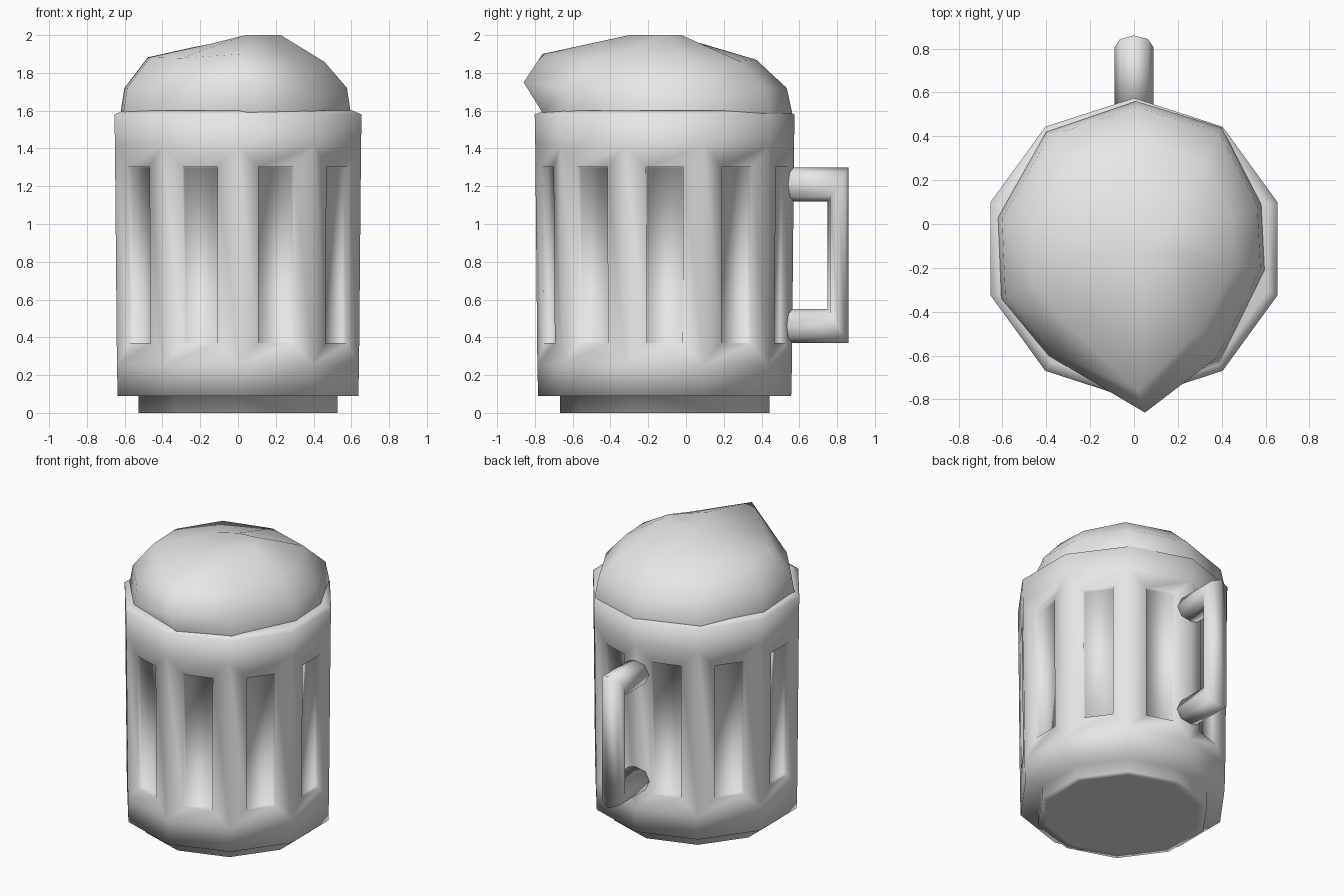
import bpy, bmesh
from math import sin, cos, pi, radians

cube = bpy.data.objects.get("Cube")
if cube:
    bpy.data.objects.remove(cube)

SIDES = 10
CENTRE_Y = -0.113

grey = bpy.data.materials.new("plain_grey")
grey.use_nodes = True
grey.diffuse_color = (0.8, 0.8, 0.8, 1)
grey.node_tree.nodes["Principled BSDF"].inputs["Base Color"].default_value = (0.8, 0.8, 0.8, 1)


def loft(bm, rings):
    """Skin a list of equal-length point rings and cap both ends; return the bands of faces."""
    loops = [[bm.verts.new(p) for p in ring] for ring in rings]
    bands = []
    for a, b in zip(loops, loops[1:]):
        n = len(a)
        bands.append([bm.faces.new((a[i], a[(i + 1) % n], b[(i + 1) % n], b[i])) for i in range(n)])
    caps = [bm.faces.new(loops[0][::-1]), bm.faces.new(loops[-1])]
    bmesh.ops.recalc_face_normals(bm, faces=bm.faces[:])
    bmesh.ops.poke(bm, faces=caps)
    return bands


def finish(bm, name):
    mesh = bpy.data.meshes.new(name)
    bm.to_mesh(mesh)
    bm.free()
    mesh.materials.append(grey)
    mesh.shade_smooth()
    obj = bpy.data.objects.new(name, mesh)
    bpy.context.collection.objects.link(obj)
    return obj


def decagon(radius, z):
    angles = [pi / 2 + 2 * pi * i / SIDES for i in range(SIDES)]
    return [(radius * cos(a), CENTRE_Y + radius * sin(a), z) for a in angles]


# Mug body: ten-sided profile with a foot, and a sunken panel in every side
profile = [(0.5, 0), (0.555, 0), (0.555, 0.09), (0.67, 0.09), (0.674, 0.255),
           (0.685, 1.415), (0.688, 1.58), (0.64, 1.6)]
bm = bmesh.new()
bands = loft(bm, [decagon(r, z) for r, z in profile])
panels = bands[4]
bmesh.ops.inset_individual(bm, faces=panels, thickness=0.113, depth=0, use_even_offset=True)
bmesh.ops.inset_individual(bm, faces=panels, thickness=0.003, depth=-0.03, use_even_offset=True)
finish(bm, "mug_body")

# Foam: lopsided outline (back point first), with a lip spilling over the front
outline = [(0.01, 0.56), (-0.40, 0.42), (-0.62, 0.03), (-0.605, -0.34), (-0.39, -0.6),
           (0.02, -0.76), (0.39, -0.63), (0.595, -0.21), (0.58, 0.09), (0.40, 0.44)]
LIP = 5
# height, width scale, depth scale, rise towards +x, lip point
layers = [(1.5, 1, 1, 0, (0.02, -0.74, 1.5)),
          (1.6, 1, 1, 0, (0.05, -0.76, 1.59)),
          (1.72, 0.97, 0.96, 0, (0.05, -0.86, 1.75)),
          (1.87, 0.77, 0.72, -0.02, (0.02, -0.76, 1.9)),
          (1.98, 0.38, 0.16, 0.07, (0.04, -0.3, 2.0))]
rings = []
for z, sx, sy, tilt, lip in layers:
    ring = [(x * sx, CENTRE_Y + (y - CENTRE_Y) * sy, min(2, z + tilt * x)) for x, y in outline]
    ring[LIP] = lip
    rings.append(ring)
bm = bmesh.new()
loft(bm, rings)
finish(bm, "foam")

# Handle: squared bracket of eight-sided tube with mitred corners
path = [(0.515, 0, 1.21, 0.09), (0.805, 0.055, 1.21, 0.09),
        (0.805, 0.055, 0.46, -0.09), (0.515, 0, 0.46, -0.09)]
turns = [radians(45 * i) for i in range(8)]
bm = bmesh.new()
loft(bm, [[(0.09 * cos(a), y + dy * sin(a), z + dz * sin(a)) for a in turns]
          for y, dy, z, dz in path])
finish(bm, "handle")
